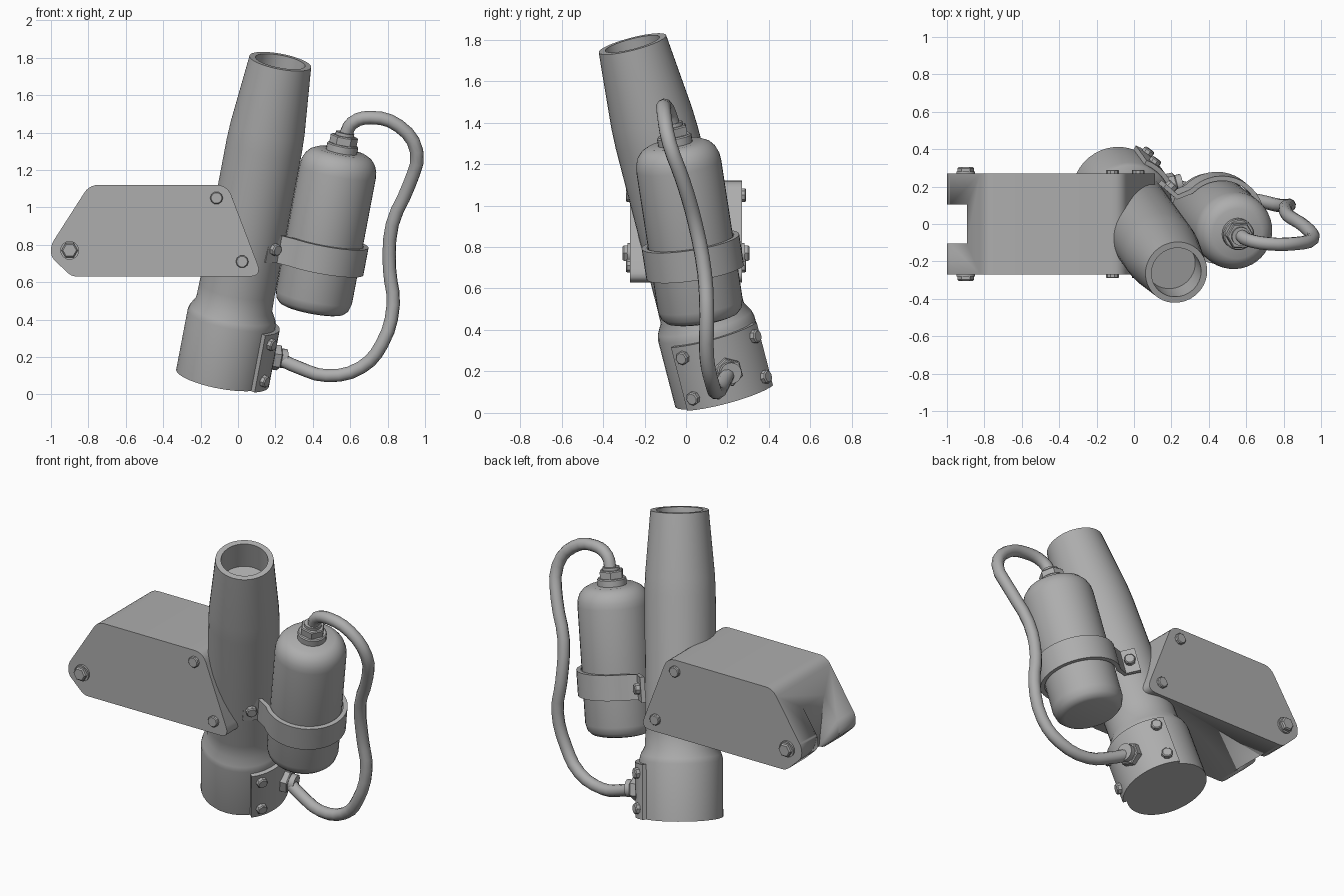
import bpy, bmesh, math
from math import sin, cos, radians
from mathutils import Vector, Matrix

cube = bpy.data.objects.get("Cube")
if cube:
    bpy.data.objects.remove(cube, do_unlink=True)

grey = bpy.data.materials.new("plain_grey")
grey.use_nodes = True
COLOUR = (0.42, 0.42, 0.42, 1)
grey.diffuse_color = COLOUR
grey.node_tree.nodes["Principled BSDF"].inputs["Base Color"].default_value = COLOUR


def frame(origin, axis, xdir=(1, 0, 0)):
    """Matrix whose local z runs along axis, with local x nearest to xdir."""
    z = Vector(axis).normalized()
    x = Vector(xdir)
    x = (x - z * x.dot(z)).normalized()
    m = Matrix((x, z.cross(x), z)).transposed().to_4x4()
    m.translation = Vector(origin)
    return m


def select(ob):
    bpy.ops.object.select_all(action='DESELECT')
    ob.select_set(True)
    bpy.context.view_layer.objects.active = ob


def finish(name, bm, matrix=Matrix(), angle=32):
    bmesh.ops.recalc_face_normals(bm, faces=bm.faces)
    me = bpy.data.meshes.new(name)
    bm.to_mesh(me)
    bm.free()
    me.transform(matrix)
    me.materials.append(grey)
    ob = bpy.data.objects.new(name, me)
    bpy.context.collection.objects.link(ob)
    select(ob)
    bpy.ops.object.shade_smooth_by_angle(angle=radians(angle))
    return ob


def lathe(name, profile, matrix, sides=32):
    """Turn (radius, height) points about local z."""
    bm = bmesh.new()
    vs = [bm.verts.new((r, 0, h)) for r, h in profile]
    es = [bm.edges.new(p) for p in zip(vs, vs[1:])]
    bmesh.ops.spin(bm, geom=vs + es, cent=(0, 0, 0), axis=(0, 0, 1),
                   angle=math.tau, steps=sides)
    bmesh.ops.remove_doubles(bm, verts=bm.verts, dist=0.0001)
    return finish(name, bm, matrix)


def rod(name, r, h0, h1, matrix, sides=32, chamfer=0.0):
    return lathe(name, [(0, h0), (r, h0), (r, h1 - chamfer), (r - chamfer, h1), (0, h1)]
                 if chamfer else [(0, h0), (r, h0), (r, h1), (0, h1)], matrix, sides)


def prism(name, outline, depth, matrix, angle=32):
    """Extrude a closed 2D outline, centred on local z."""
    bm = bmesh.new()
    face = bm.faces.new([bm.verts.new((x, y, -depth / 2)) for x, y in outline])
    ext = bmesh.ops.extrude_face_region(bm, geom=[face])
    bmesh.ops.translate(bm, vec=(0, 0, depth),
                        verts=[v for v in ext["geom"] if isinstance(v, bmesh.types.BMVert)])
    return finish(name, bm, matrix, angle)


def rounded(corners, steps=5):
    """Round each (x, y, radius) corner of an outline."""
    out = []
    for i, (x, y, r) in enumerate(corners):
        p = Vector((x, y))
        a, b = (p + (Vector(corners[j][:2]) - p).normalized() * r
                for j in (i - 1, (i + 1) % len(corners)))
        for k in range(steps + 1):
            t = k / steps
            out.append(a * (1 - t) ** 2 + p * 2 * t * (1 - t) + b * t ** 2)
    return out


def ribbon(path, thick):
    """Closed outline of a strip following an open 2D path."""
    sides = ([], [])
    for i, p in enumerate(path):
        d = (path[min(i + 1, len(path) - 1)] - path[max(i - 1, 0)]).normalized()
        n = Vector((d.y, -d.x)) * thick / 2
        sides[0].append(p + n)
        sides[1].append(p - n)
    return sides[0] + sides[1][::-1]


def polar(r, deg, cx=0.0):
    return Vector((cx + r * cos(radians(deg)), r * sin(radians(deg))))


# Leaning main tube with a wider foot and a bored mouth
tube = frame((-0.095, 0.18, 0.09), (0.181, -0.247, 0.952), (0.964, 0.222, -0.126))
lathe("main_tube", [(0, 0), (0.24, 0), (0.24, 0.335), (0.232, 0.365), (0.207, 0.41),
                    (0.205, 0.5), (0.205, 1.3), (0.201, 1.4), (0.168, 1.775),
                    (0.135, 1.775), (0.135, 1.6), (0, 1.6)], tube, 40)

# Curved saddle plate on the foot, with four bolts
arc = [polar(0.25, -56 + 7 * k) for k in range(17)]
prism("saddle_plate", ribbon(arc, 0.03), 0.32, tube @ Matrix.Translation((0, 0, 0.16)))
for side in (-1, 1):
    for row, h in (("lower", 0.06), ("upper", 0.265)):
        p = polar(0.255, 43 * side)
        local = frame((p.x, p.y, h), (p.x, p.y, 0), (0, 0, 1))
        rod(f"saddle_bolt_{row}_{'rear' if side > 0 else 'front'}", 0.033, 0, 0.035,
            tube @ local, 8, 0.006)

# Lower hose fitting
lower = tube @ frame((0, 0, 0.15), (1, 0, 0), (0, 0, 1))
rod("lower_fitting_nut", 0.07, 0.25, 0.302, lower, 6, 0.006)
rod("lower_fitting_collar", 0.052, 0.29, 0.335, lower, 20)

# Side bracket with a slot in its outer end
side_on = frame((0, 0, 0), (0, -1, 0), (1, 0, 0))
bracket = prism("bracket", rounded([
    (-1.0, 0.80, 0.03), (-1.0, 0.735, 0.03), (-0.89, 0.63, 0.03),
    (0.13, 0.63, 0.07), (-0.057, 1.12, 0.06), (-0.795, 1.12, 0.05)]), 0.54, side_on)
cutter = prism("slot_cutter", [(-1.2, 0.5), (-0.845, 0.5), (-0.895, 0.975), (-1.2, 0.975)],
               0.21, side_on)
cutter.hide_render = True
cut = bracket.modifiers.new("slot", 'BOOLEAN')
cut.operation = 'DIFFERENCE'
cut.object = cutter
select(bracket)
bpy.ops.object.modifier_apply(modifier=cut.name)
bpy.data.objects.remove(cutter, do_unlink=True)

# Bracket bolts on both faces
for side, word in ((-1, "front"), (1, "rear")):
    for spot, x, z in (("upper", -0.115, 1.05), ("lower", 0.022, 0.71)):
        rod(f"bracket_bolt_{spot}_{word}", 0.034, 0, 0.022,
            frame((x, side * 0.268, z), (0, side, 0)), 10, 0.005)
    pivot = frame((-0.9, side * 0.268, 0.77), (0, side, 0))
    rod(f"pivot_washer_{word}", 0.05, 0, 0.014, pivot, 20)
    rod(f"pivot_bolt_{word}", 0.044, 0.01, 0.038, pivot, 6, 0.008)

# Canister with rounded ends
can = frame((0.478, 0.01, 0.9), (0.184, -0.15, 0.97), (-1, 0, 0))
lathe("canister", [(0, -0.46), (0.15, -0.46), (0.175, -0.452), (0.196, -0.43), (0.207, -0.39),
                   (0.207, 0.30), (0.203, 0.335), (0.19, 0.367), (0.168, 0.393),
                   (0.135, 0.41), (0, 0.41)], can, 40)
rod("canister_neck", 0.084, 0.40, 0.452, can, 24, 0.006)
rod("canister_nut", 0.074, 0.45, 0.498, can, 6, 0.006)
rod("canister_collar", 0.05, 0.49, 0.515, can, 20)

# Strap round the canister, ending in bolted tabs on the tube
GAP = 0.415
tabs = [polar(0.222, 180 - 60, GAP), polar(0.222, 180 - 36, GAP)]
loop = [polar(0.225, 45 + 9 * k) for k in range(31)]
path = tabs + loop + [Vector((p.x, -p.y)) for p in reversed(tabs)]
MID = -0.15
prism("strap", ribbon(path, 0.026), 0.15, can @ Matrix.Translation((0, 0, MID)))
for side in (-1, 1):
    p = polar(0.222, 180 - side * 48, GAP)
    local = frame((p.x, p.y, MID), (p.x - GAP, p.y, 0), (0, 0, 1))
    rod(f"strap_bolt_{'front' if side > 0 else 'rear'}", 0.033, 0, 0.038, can @ local, 8, 0.006)

# Hose from the canister down to the foot
points = [(0.572, -0.062, 1.38), (0.61, -0.085, 1.45), (0.71, -0.105, 1.48),
          (0.86, -0.105, 1.435), (0.955, -0.08, 1.30), (0.915, -0.015, 1.12),
          (0.825, 0.045, 0.91), (0.81, 0.09, 0.67), (0.83, 0.10, 0.48),
          (0.77, 0.10, 0.27), (0.66, 0.125, 0.145), (0.475, 0.15, 0.10),
          (0.32, 0.18, 0.145), (0.23, 0.20, 0.185)]
curve = bpy.data.curves.new("hose", 'CURVE')
curve.dimensions = '3D'
curve.resolution_u = 3
curve.bevel_depth = 0.036
curve.bevel_resolution = 3
spline = curve.splines.new('BEZIER')
spline.bezier_points.add(len(points) - 1)
for bp, co in zip(spline.bezier_points, points):
    bp.co = co
    bp.handle_left_type = bp.handle_right_type = 'AUTO'
curve.materials.append(grey)
hose = bpy.data.objects.new("hose", curve)
bpy.context.collection.objects.link(hose)
select(hose)
bpy.ops.object.convert(target='MESH')
bpy.ops.object.shade_smooth_by_angle(angle=radians(60))
